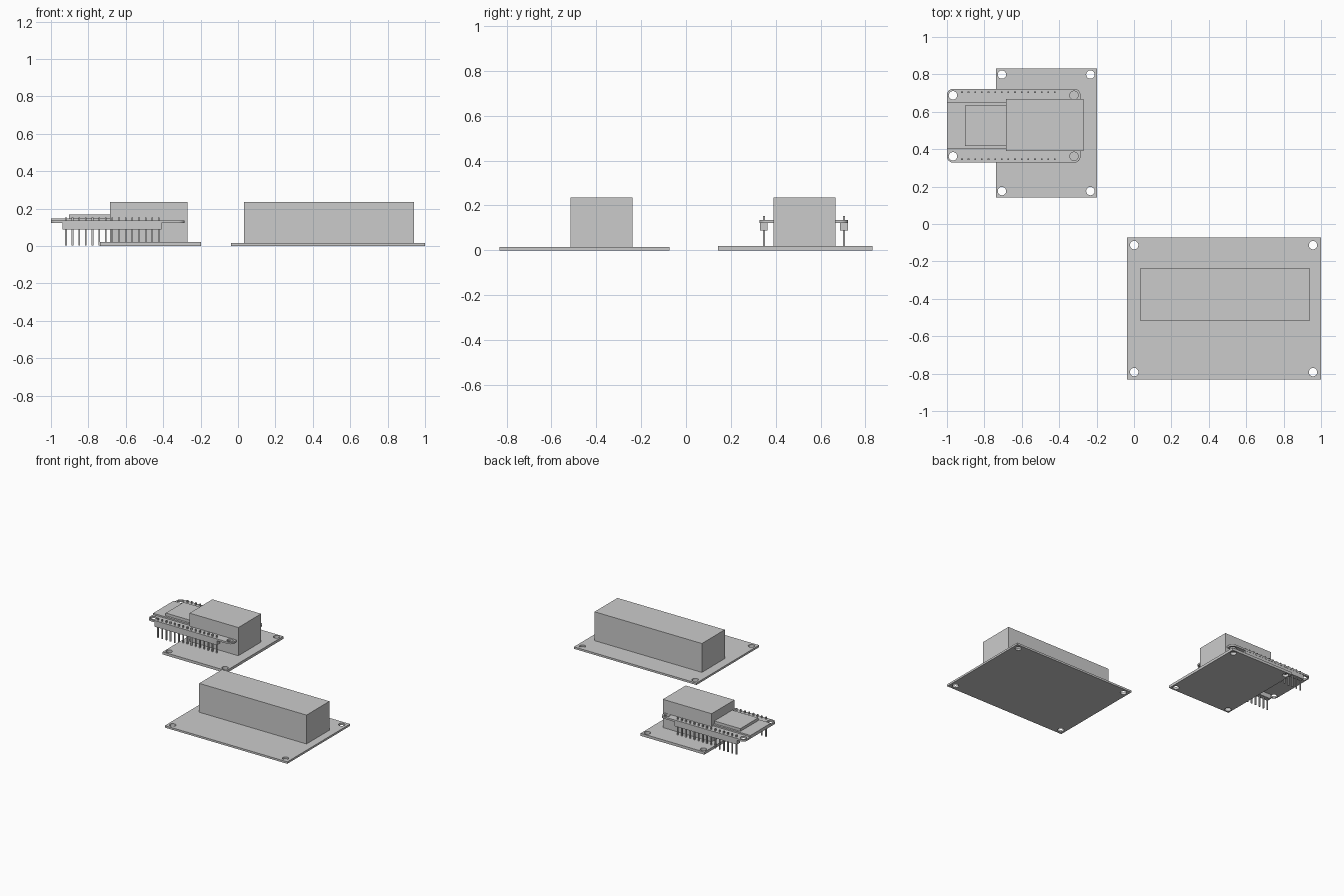
import bpy, bmesh, math
from mathutils import Matrix

if "Cube" in bpy.data.objects:
    bpy.data.objects.remove(bpy.data.objects["Cube"])


def box_into(bm, x0, x1, y0, y1, z0, z1):
    m = Matrix.Translation(((x0 + x1) / 2, (y0 + y1) / 2, (z0 + z1) / 2))
    m = m @ Matrix.Diagonal((x1 - x0, y1 - y0, z1 - z0, 1))
    bmesh.ops.create_cube(bm, size=1, matrix=m)


def boxes(name, dims):
    bm = bmesh.new()
    for d in dims:
        box_into(bm, *d)
    me = bpy.data.meshes.new(name)
    bm.to_mesh(me)
    bm.free()
    ob = bpy.data.objects.new(name, me)
    bpy.context.collection.objects.link(ob)
    return ob


def arc(cx, cy, r, a0, a1, n):
    return [(cx + r * math.cos(a0 + (a1 - a0) * i / n),
             cy + r * math.sin(a0 + (a1 - a0) * i / n)) for i in range(n + 1)]


def plate(name, x0, x1, y0, y1, z0, z1, holes, hole_r, corner=0.0):
    """Flat board with mounting holes, made from a filled 2D curve."""
    cu = bpy.data.curves.new(name, 'CURVE')
    cu.dimensions = '2D'
    cu.fill_mode = 'BOTH'
    cu.extrude = (z1 - z0) / 2
    if corner:
        outline = []
        for k, (cx, cy) in enumerate([(x1 - corner, y1 - corner), (x0 + corner, y1 - corner),
                                      (x0 + corner, y0 + corner), (x1 - corner, y0 + corner)]):
            outline += arc(cx, cy, corner, k * math.pi / 2, (k + 1) * math.pi / 2, 8)
    else:
        outline = [(x0, y0), (x1, y0), (x1, y1), (x0, y1)]
    loops = [outline] + [arc(hx, hy, hole_r, 0, 2 * math.pi, 32)[:-1] for hx, hy in holes]
    for pts in loops:
        sp = cu.splines.new('POLY')
        sp.points.add(len(pts) - 1)
        for p, (x, y) in zip(sp.points, pts):
            p.co = (x, y, 0, 1)
        sp.use_cyclic_u = True
    tmp = bpy.data.objects.new(name + "_curve", cu)
    bpy.context.collection.objects.link(tmp)
    dg = bpy.context.evaluated_depsgraph_get()
    me = bpy.data.meshes.new_from_object(tmp.evaluated_get(dg))
    bpy.data.objects.remove(tmp)
    bm = bmesh.new()
    bm.from_mesh(me)
    bmesh.ops.remove_doubles(bm, verts=bm.verts, dist=1e-5)
    bmesh.ops.recalc_face_normals(bm, faces=bm.faces)
    bmesh.ops.translate(bm, verts=bm.verts, vec=(0, 0, (z0 + z1) / 2))
    bm.to_mesh(me)
    bm.free()
    ob = bpy.data.objects.new(name, me)
    bpy.context.collection.objects.link(ob)
    for o in bpy.context.selected_objects:
        o.select_set(False)
    ob.select_set(True)
    bpy.context.view_layer.objects.active = ob
    bpy.ops.object.shade_smooth_by_angle(angle=math.radians(30))
    return ob


def grid(xs, ys):
    return [(x, y) for x in xs for y in ys]


R = 0.0225

# large board with long block
plate("large_base", -0.037, 1.0, -0.832, -0.073, 0, 0.015,
      grid((0.001, 0.957), (-0.113, -0.792)), R)
boxes("large_block", [(0.032, 0.941, -0.515, -0.238, 0.015, 0.236)])

# small board with short block
plate("small_base", -0.738, -0.199, 0.143, 0.832, 0, 0.02,
      grid((-0.706, -0.233), (0.176, 0.799)), R)
boxes("small_block", [(-0.684, -0.271, 0.391, 0.667, 0.02, 0.236)])

# controller board with rounded corners
plate("controller_board", -1.0, -0.286, 0.328, 0.723, 0.122, 0.136,
      grid((-0.968, -0.321), (0.362, 0.688)), R, corner=0.033)

# radio module and its metal shield
boxes("radio_module", [(-1.0, -0.646, 0.401, 0.649, 0.136, 0.147)])
boxes("radio_shield", [(-0.904, -0.66, 0.417, 0.634, 0.147, 0.168)])

# pin headers, one row along each long side
rows = (0.347, 0.704)
boxes("header_strips", [(-0.937, -0.409, y - 0.0175, y + 0.0175, 0.088, 0.122) for y in rows])
h = 0.0045
pins = []
for y in rows:
    for i in range(15):
        x = -0.92 + i * 0.0355
        pins.append((x - h, x + h, y - h, y + h, 0.002, 0.153))
boxes("header_pins", pins)
